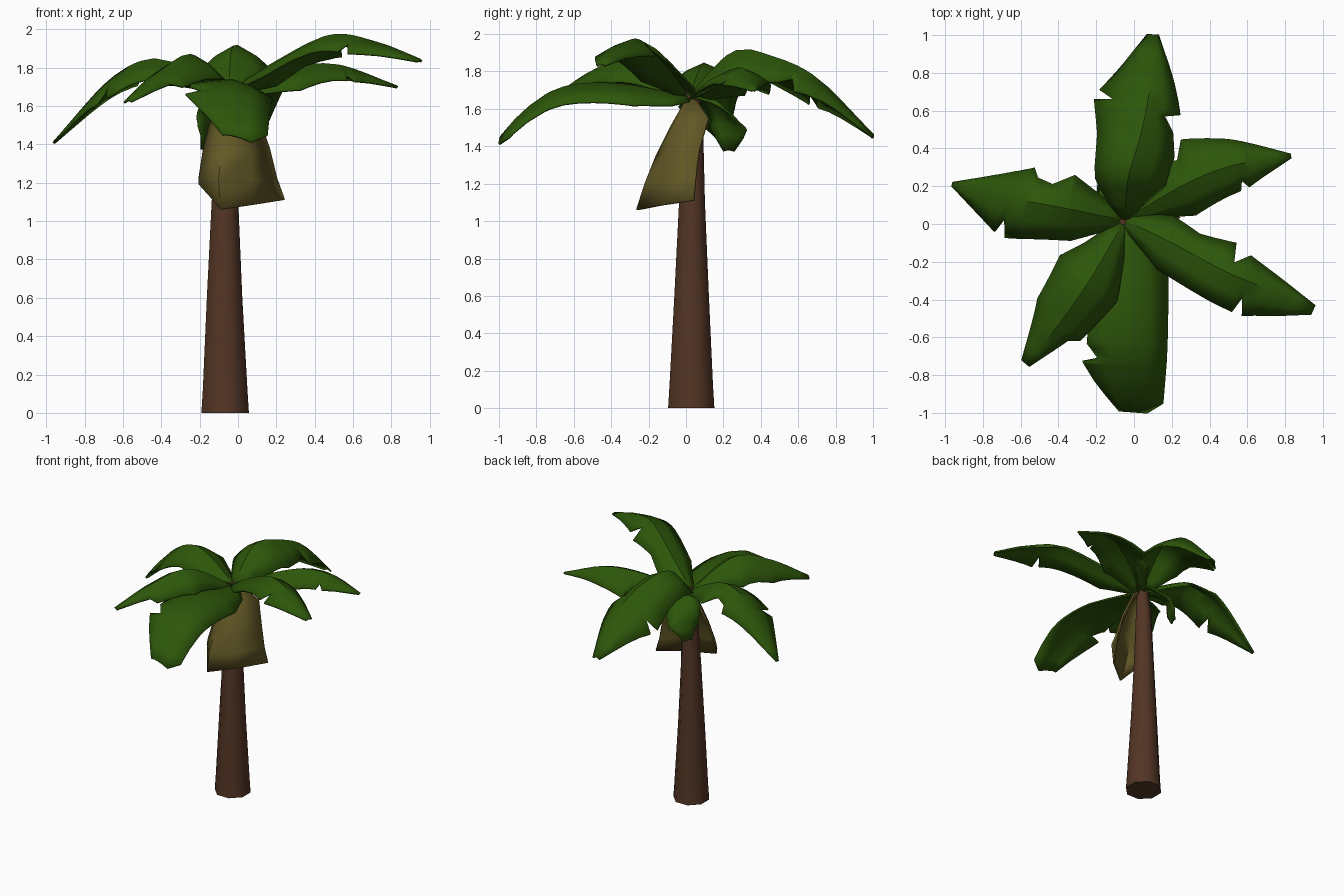
import bpy, bmesh, math
from mathutils import Vector


def material(name, rgb):
    m = bpy.data.materials.new(name)
    m.diffuse_color = (*rgb, 1)
    return m


GREEN = material("leaf green", (0.026, 0.093, 0.003))
BROWN = material("trunk brown", (0.085, 0.035, 0.018))
OLIVE = material("dry leaf olive", (0.122, 0.096, 0.019))


def grid_object(name, rows, mat, closed=False, thickness=0.0, angle=40):
    """Skin rows of points into one smooth-shaded object."""
    bm = bmesh.new()
    vs = [[bm.verts.new(p) for p in r] for r in rows]
    n = len(rows[0])
    for a, b in zip(vs, vs[1:]):
        for j in range(n if closed else n - 1):
            k = (j + 1) % n
            bm.faces.new((a[j], b[j], b[k], a[k]))
    if closed:
        bm.faces.new(vs[0])
        bm.faces.new(vs[-1])
        bmesh.ops.recalc_face_normals(bm, faces=bm.faces)
    me = bpy.data.meshes.new(name)
    bm.to_mesh(me)
    bm.free()
    me.materials.append(mat)
    ob = bpy.data.objects.new(name, me)
    bpy.context.collection.objects.link(ob)
    bpy.ops.object.select_all(action='DESELECT')
    ob.select_set(True)
    bpy.context.view_layer.objects.active = ob
    bpy.ops.object.shade_smooth_by_angle(angle=math.radians(angle))
    if thickness:
        mod = ob.modifiers.new("thickness", 'SOLIDIFY')
        mod.thickness = thickness
        mod.offset = 0
    return ob


def lerp_table(table, s):
    for (a, u), (b, v) in zip(table, table[1:]):
        if s <= b:
            return u + (v - u) * max(0, s - a) / max(b - a, 1e-6)
    return table[-1][1]


def ridge_point(pts, s):
    """Catmull-Rom point at s (0..1) measured along the ridge's plan length."""
    d = [0]
    for p, q in zip(pts, pts[1:]):
        d.append(d[-1] + (q - p).xy.length)
    x = s * d[-1]
    i = max(k for k in range(len(pts) - 1) if d[k] <= x + 1e-9)
    t = (x - d[i]) / (d[i + 1] - d[i])
    p1, p2 = pts[i], pts[i + 1]
    p0 = pts[i - 1] if i else p1 * 2 - p2
    p3 = pts[i + 2] if i + 2 < len(pts) else p2 * 2 - p1
    return 0.5 * (2 * p1 + (p2 - p0) * t + (2 * p0 - 5 * p1 + 4 * p2 - p3) * t * t
                  + (3 * p1 - p0 - 3 * p2 + p3) * t ** 3)


def leaf(name, ridge, left, right, droop_l, droop_r):
    """Drooping blade: ridge line plus (position, half width) tables with torn notches."""
    pts = [Vector(p) for p in ridge]
    stations = sorted({k / 12 for k in range(13)} | {s for s, _ in left + right})
    rows = []
    for s in stations:
        p = ridge_point(pts, s)
        t = ridge_point(pts, min(1, s + 0.08)) - ridge_point(pts, max(0, s - 0.08))
        side = Vector((-t.y, t.x, 0)).normalized()
        wl, wr = lerp_table(left, s), lerp_table(right, s)
        row = []
        for f, w, d in ((-1, wr, droop_r), (-0.5, wr, droop_r), (0, 0, 0),
                        (0.5, wl, droop_l), (1, wl, droop_l)):
            drop = d * w * abs(f) ** 1.4 * (1 - 0.35 * s ** 3)
            row.append(p + side * w * f - Vector((0, 0, drop)))
        rows.append(row)
    grid_object(name, rows, GREEN, thickness=0.012)


# Trunk: tapered, eight sides
rows = []
for z, cx, cy, r in ((0, -0.067, 0.028, 0.134), (0.12, -0.067, 0.028, 0.126),
                     (0.6, -0.07, 0.03, 0.100), (1.1, -0.068, 0.032, 0.075),
                     (1.5, -0.06, 0.038, 0.058), (1.68, -0.05, 0.035, 0.04)):
    rows.append([(cx + r * math.cos(a), cy + r * math.sin(a), z)
                 for a in (math.pi / 4 * (k + 0.5) for k in range(8))])
grid_object("trunk", rows, BROWN, closed=True, angle=50)

# Dry hanging leaf: left edge, front fold, middle, right edge at each level
rows = [[(-0.20, -0.10, 1.19), (-0.09, -0.26, 1.06), (0.08, -0.13, 1.085), (0.24, 0.04, 1.11)],
        [(-0.20, -0.09, 1.23), (-0.10, -0.215, 1.2), (0.07, -0.13, 1.21), (0.20, 0.05, 1.22)],
        [(-0.18, -0.05, 1.36), (-0.09, -0.155, 1.35), (0.06, -0.10, 1.36), (0.16, 0.07, 1.38)],
        [(-0.15, 0.01, 1.5), (-0.08, -0.08, 1.5), (0.03, -0.06, 1.52), (0.10, 0.12, 1.55)],
        [(-0.10, 0.04, 1.65), (-0.07, 0.01, 1.66), (-0.03, 0.01, 1.66), (0.0, 0.06, 1.64)]]
grid_object("dry_leaf", rows, OLIVE, thickness=0.014, angle=60)

# Crown leaves
leaf("back_leaf",
     [(-0.05, 0.02, 1.67), (-0.03, 0.25, 1.90), (0.03, 0.45, 1.88), (0.08, 0.7, 1.76), (0.1, 1.0, 1.46)],
     [(0, 0.03), (0.2, 0.17), (0.4, 0.22), (0.61, 0.28), (0.63, 0.18), (0.67, 0.26), (0.78, 0.19), (1, 0.03)],
     [(0, 0.03), (0.2, 0.2), (0.4, 0.2), (0.52, 0.16), (0.59, 0.10), (0.61, 0.18), (0.8, 0.11), (1, 0.03)],
     0.75, 0.75)
leaf("front_leaf",
     [(-0.04, 0.02, 1.66), (-0.03, -0.35, 1.73), (-0.03, -0.65, 1.715), (-0.04, -0.85, 1.60), (-0.05, -0.99, 1.45)],
     [(0, 0.04), (0.1, 0.13), (0.3, 0.21), (0.94, 0.20), (1, 0.12)],
     [(0, 0.04), (0.1, 0.1), (0.3, 0.2), (0.65, 0.22), (0.72, 0.16), (0.74, 0.24), (0.85, 0.17), (1, 0.03)],
     0.5, 0.1)
leaf("front_left_leaf",
     [(-0.06, 0.0, 1.67), (-0.23, -0.29, 1.86), (-0.39, -0.52, 1.79), (-0.57, -0.74, 1.63)],
     [(0, 0.03), (0.4, 0.18), (0.7, 0.14), (0.74, 0.09), (1, 0.02)],
     [(0, 0.03), (0.2, 0.12), (0.35, 0.2), (0.65, 0.17), (1, 0.03)],
     0.7, 0.75)
leaf("left_leaf",
     [(-0.05, 0.02, 1.66), (-0.25, 0.06, 1.78), (-0.45, 0.10, 1.84), (-0.67, 0.14, 1.73), (-0.96, 0.21, 1.41)],
     [(0, 0.03), (0.28, 0.16), (0.65, 0.21), (0.67, 0.11), (0.71, 0.19), (1, 0.01)],
     [(0, 0.03), (0.33, 0.18), (0.44, 0.11), (0.53, 0.13), (0.56, 0.18), (0.78, 0.10), (1, 0.01)],
     0.6, 0.6)
leaf("front_right_leaf",
     [(-0.05, 0.02, 1.67), (0.2, -0.10, 1.83), (0.48, -0.25, 1.965), (0.72, -0.35, 1.93), (0.95, -0.45, 1.84)],
     [(0, 0.03), (0.2, 0.13), (0.35, 0.11), (0.53, 0.16), (0.56, 0.06), (0.62, 0.13), (1, 0.02)],
     [(0, 0.03), (0.25, 0.16), (0.64, 0.18), (0.66, 0.09), (0.69, 0.18), (0.85, 0.11), (1, 0.03)],
     0.7, 0.5)
leaf("back_right_leaf",
     [(-0.04, 0.03, 1.66), (0.27, 0.21, 1.79), (0.52, 0.31, 1.81), (0.83, 0.36, 1.70)],
     [(0, 0.03), (0.3, 0.16), (0.4, 0.13), (0.46, 0.22), (0.7, 0.13), (1, 0.01)],
     [(0, 0.03), (0.35, 0.17), (0.68, 0.14), (0.70, 0.09), (0.74, 0.13), (1, 0.01)],
     0.6, 0.6)

# Small young leaf hanging behind the trunk
leaf("small_back_leaf",
     [(-0.05, 0.03, 1.68), (-0.09, 0.13, 1.66), (-0.14, 0.21, 1.55), (-0.18, 0.23, 1.38)],
     [(0, 0.04), (0.5, 0.11), (0.85, 0.10), (1, 0.03)],
     [(0, 0.04), (0.5, 0.14), (0.85, 0.13), (1, 0.03)],
     0.4, 0.4)
